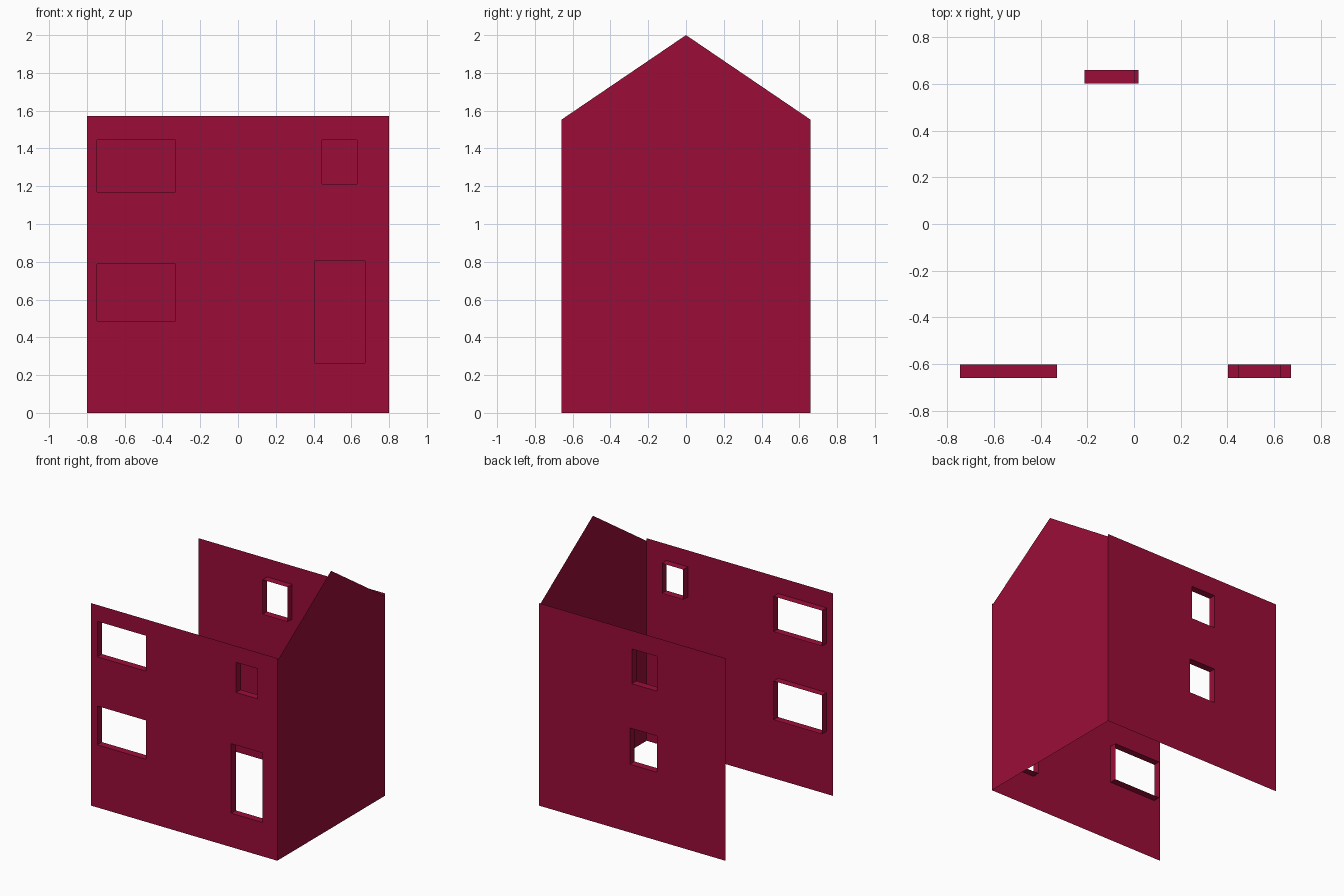
import bpy, bmesh

cube = bpy.data.objects.get("Cube")
if cube:
    bpy.data.objects.remove(cube, do_unlink=True)

HALF_X, HALF_Y = 0.8, 0.66
WALL_TOP, EAVE, RIDGE = 1.573, 1.552, 2.0
REVEAL = 0.057

# Single wall colour
COLOUR = (0.33, 0.004, 0.04, 1.0)
mat = bpy.data.materials.new("crimson wall")
mat.use_nodes = True
mat.diffuse_color = COLOUR
mat.node_tree.nodes["Principled BSDF"].inputs["Base Color"].default_value = COLOUR


def finish(bm, name):
    bmesh.ops.remove_doubles(bm, verts=bm.verts, dist=1e-5)
    mesh = bpy.data.meshes.new(name)
    bm.to_mesh(mesh)
    bm.free()
    mesh.materials.append(mat)
    bpy.context.collection.objects.link(bpy.data.objects.new(name, mesh))


def wall(name, side, openings):
    """Thin wall at y = side * HALF_Y; openings are (x0, x1, z0, z1)."""
    bm = bmesh.new()
    y_out, y_in = side * HALF_Y, side * (HALF_Y - REVEAL)

    def face(points):
        if side > 0:
            points = points[::-1]
        bm.faces.new([bm.verts.new(p) for p in points])

    # Wall sheet, leaving out the cells that lie in an opening
    xs = sorted({-HALF_X, HALF_X, *(x for o in openings for x in o[:2])})
    zs = sorted({0, WALL_TOP, *(z for o in openings for z in o[2:])})
    for x0, x1 in zip(xs, xs[1:]):
        for z0, z1 in zip(zs, zs[1:]):
            cx, cz = (x0 + x1) / 2, (z0 + z1) / 2
            if any(a < cx < b and c < cz < d for a, b, c, d in openings):
                continue
            face([(x0, y_out, z0), (x1, y_out, z0),
                  (x1, y_out, z1), (x0, y_out, z1)])

    # Reveals running inwards round each opening
    for x0, x1, z0, z1 in openings:
        ring = [(x0, z0), (x1, z0), (x1, z1), (x0, z1)]
        for (ax, az), (bx, bz) in zip(ring, ring[1:] + ring[:1]):
            face([(ax, y_out, az), (bx, y_out, bz),
                  (bx, y_in, bz), (ax, y_in, az)])
    finish(bm, name)


# Front wall: two wide windows, a small window and the door
wall("front_wall", -1, [
    (-0.747, -0.33, 1.17, 1.446),
    (-0.747, -0.33, 0.486, 0.788),
    (0.446, 0.63, 1.212, 1.446),
    (0.404, 0.673, 0.263, 0.803),
])

# Back wall: two small windows
wall("back_wall", 1, [
    (-0.213, 0.004, 1.16, 1.43),
    (-0.213, 0.02, 0.53, 0.812),
])

# Gable wall closing the left end
bm = bmesh.new()
profile = [(-HALF_Y, 0), (HALF_Y, 0), (HALF_Y, EAVE), (0, RIDGE), (-HALF_Y, EAVE)]
bm.faces.new([bm.verts.new((HALF_X, y, z)) for y, z in profile])
finish(bm, "gable_wall")
